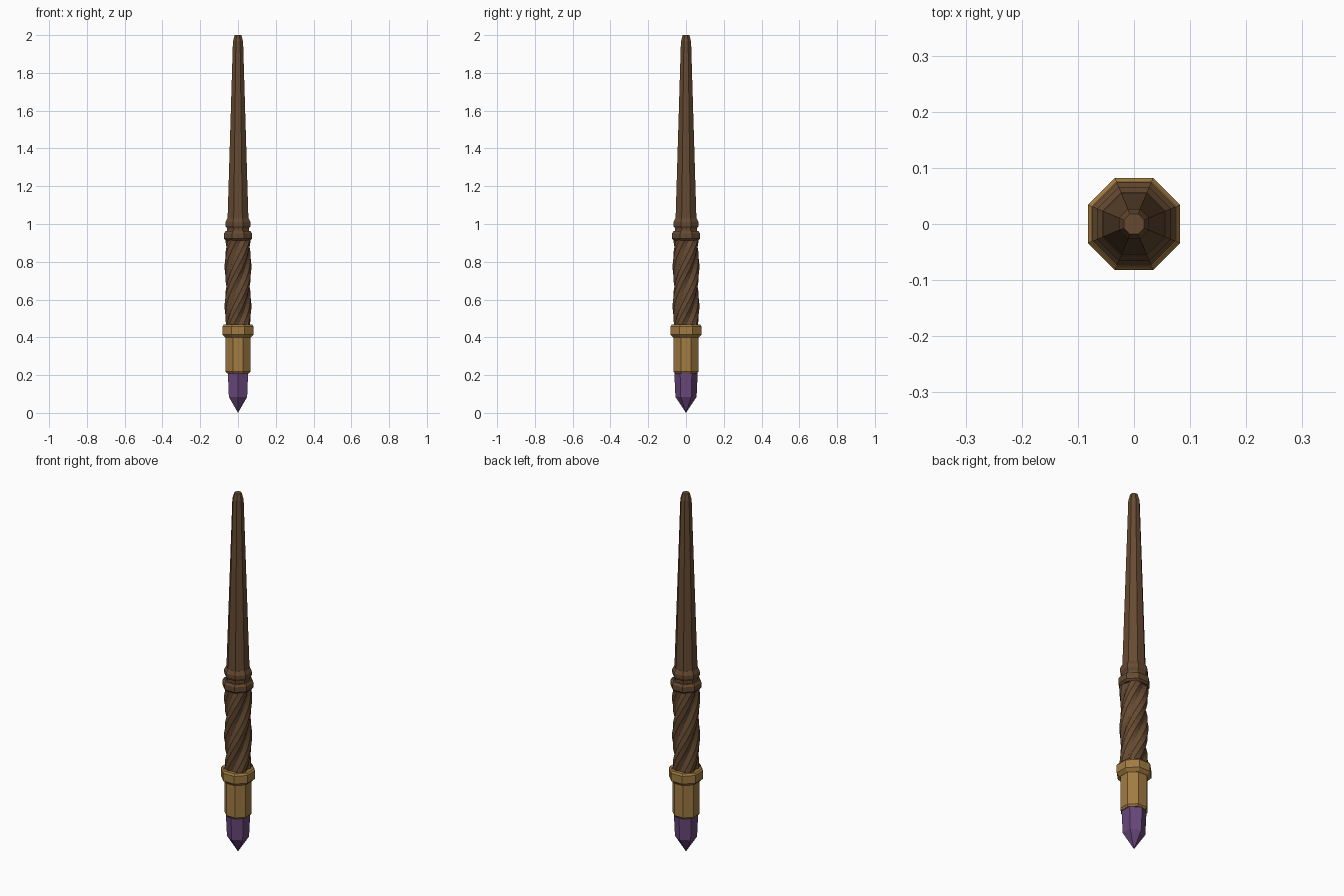
import bpy, bmesh, math

cube = bpy.data.objects.get("Cube")
if cube:
    bpy.data.objects.remove(cube, do_unlink=True)


def material(name, rgb):
    m = bpy.data.materials.new(name)
    m.use_nodes = True
    m.diffuse_color = (*rgb, 1)
    m.node_tree.nodes["Principled BSDF"].inputs["Base Color"].default_value = (*rgb, 1)
    return m


wood = material("dark wood", (0.13, 0.068, 0.031))
gold = material("old gold", (0.36, 0.2, 0.055))
purple = material("purple crystal", (0.14, 0.065, 0.2))


def lathe(name, mat, profile, sides=8, phase=math.pi / 8, flat=True):
    """Stack rings from (radius, z) pairs; flat radii are measured to the side faces."""
    grow = 1 / math.cos(math.pi / sides) if flat else 1
    rings = [[(r * grow, phase + i * math.tau / sides) for i in range(sides)] for r, z in profile]
    return skin(name, mat, rings, [z for r, z in profile])


def skin(name, mat, rings, heights):
    """Join polar rings into a closed solid; a zero radius becomes a point."""
    bm = bmesh.new()
    loops = [[bm.verts.new((r * math.cos(a), r * math.sin(a), z)) for r, a in ring]
             for ring, z in zip(rings, heights)]
    n = len(loops[0])
    for low, high in zip(loops, loops[1:]):
        for i in range(n):
            j = (i + 1) % n
            bm.faces.new((low[i], low[j], high[j], high[i]))
    bm.faces.new(loops[0][::-1])
    bm.faces.new(loops[-1])
    bmesh.ops.remove_doubles(bm, verts=bm.verts, dist=1e-5)
    bmesh.ops.recalc_face_normals(bm, faces=bm.faces)
    mesh = bpy.data.meshes.new(name)
    bm.to_mesh(mesh)
    bm.free()
    mesh.materials.append(mat)
    obj = bpy.data.objects.new(name, mesh)
    bpy.context.collection.objects.link(obj)
    return obj


# Pointed six-sided crystal at the foot
lathe("crystal", purple, [(0, 0), (0.056, 0.085), (0.062, 0.215), (0.055, 0.23)],
      sides=6, phase=math.pi / 2, flat=False)

# Gold socket and its collar
lathe("socket", gold, [(0.058, 0.208), (0.065, 0.218), (0.065, 0.41)])
lathe("socket_collar", gold, [(0.066, 0.398), (0.082, 0.415), (0.082, 0.458), (0.075, 0.468)])

# Twisted grip: four rounded strands wound around the axis
strands, per_strand, steps = 4, 4, 20
bottom, top, twist = 0.46, 0.925, math.radians(200)
rings, heights = [], []
for s in range(steps + 1):
    t = s / steps
    heights.append(bottom + (top - bottom) * t)
    rings.append([(0.056 + 0.015 * abs(math.sin(math.pi * i / per_strand)),
                   i * math.tau / (strands * per_strand) + twist * t)
                  for i in range(strands * per_strand)])
grip = skin("twisted_grip", wood, rings, heights)

# Wooden collars above the grip
lathe("grip_collar", wood, [(0.064, 0.912), (0.074, 0.922), (0.074, 0.95), (0.066, 0.962)])
lathe("shaft_bead", wood, [(0.058, 0.955), (0.058, 0.975), (0.066, 0.99), (0.066, 1.01),
                           (0.056, 1.03)])

# Long tapered shaft with a chamfered tip
lathe("shaft", wood, [(0.056, 1.0), (0.027, 1.965), (0.018, 2.0)])
